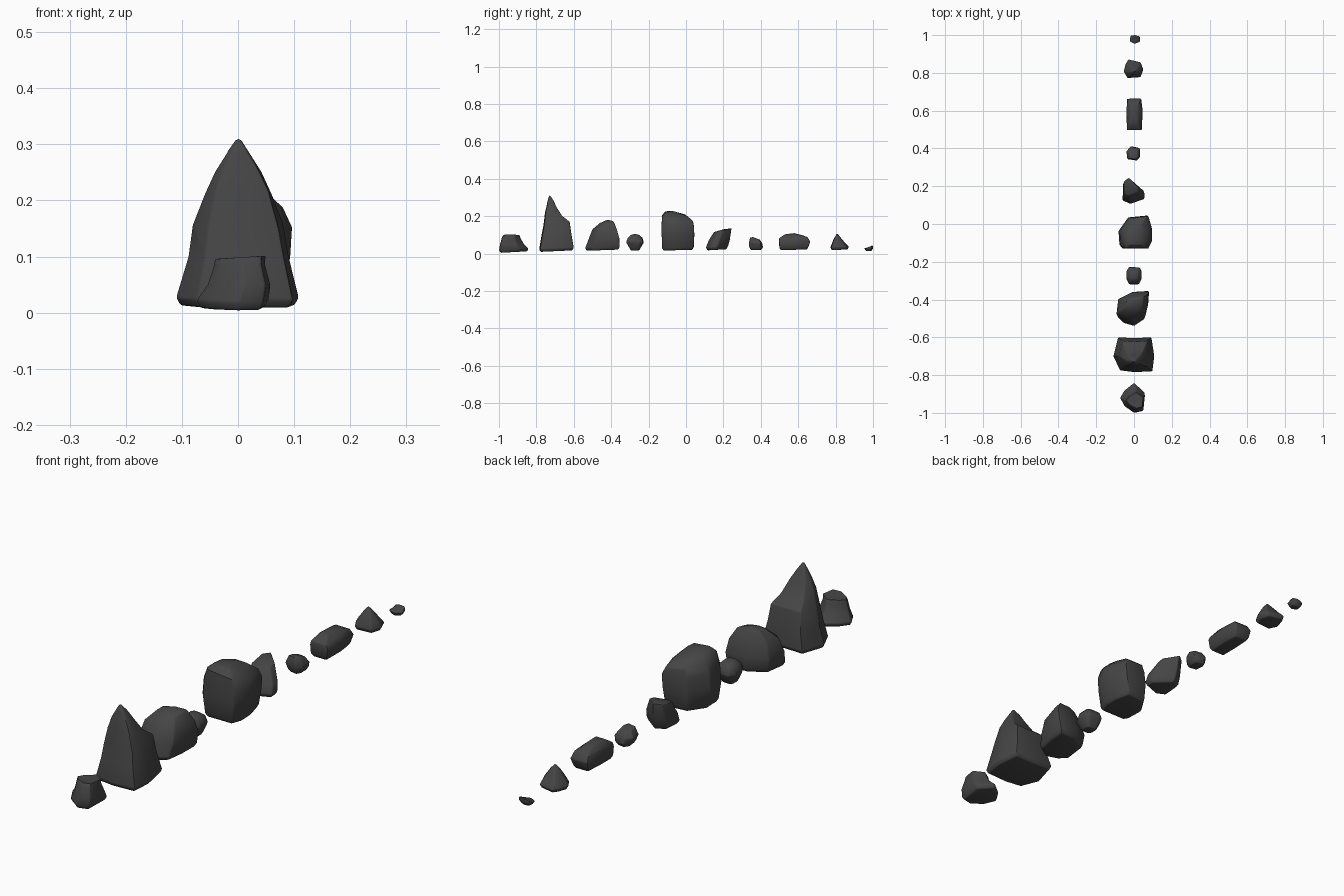
import bpy, bmesh, math
from mathutils import Vector

stone = bpy.data.materials.new("dark stone")
stone.diffuse_color = (0.06, 0.06, 0.06, 1)


def rock(name, outline, levels, crown=(0, 0, 0), bevel=0.004):
    """Loft a plan outline through levels (z, x0, x1, y0, y1, tilt x, tilt y).
    The tilts raise the +x / +y side; crown moves the middle of the top."""
    xs, ys = [p[0] for p in outline], [p[1] for p in outline]
    lx, hx, ly, hy = min(xs), max(xs), min(ys), max(ys)
    # chamfered underside: smaller copy of the lowest level
    z, x0, x1, y0, y1, tx, ty = levels[0]
    c = 0.008
    levels = [levels[0], (z + 0.014, x0, x1, y0, y1, tx, ty)] + list(levels[1:])
    levels[0] = (z, x0 + c, x1 - c, y0 + c, y1 - c, tx, ty)
    bm = bmesh.new()
    rings = []
    for z, x0, x1, y0, y1, tx, ty in levels:
        ring = []
        for px, py in outline:
            u, v = (px - lx) / (hx - lx), (py - ly) / (hy - ly)
            ring.append(bm.verts.new((x0 + u * (x1 - x0), y0 + v * (y1 - y0),
                                      z + tx * (2 * u - 1) + ty * (2 * v - 1))))
        rings.append(ring)
    n = len(outline)
    for a, b in zip(rings, rings[1:]):
        for i in range(n):
            j = (i + 1) % n
            bm.faces.new((a[i], a[j], b[j], b[i]))
    bm.faces.new(rings[0][::-1])
    # top fan
    mid = sum((v.co for v in rings[-1]), Vector()) / n + Vector(crown)
    tip = bm.verts.new(mid)
    for i in range(n):
        bm.faces.new((rings[-1][i], rings[-1][(i + 1) % n], tip))
    bmesh.ops.recalc_face_normals(bm, faces=bm.faces)
    # worn edges
    sharp = [e for e in bm.edges if e.calc_face_angle(0) > math.radians(38)]
    bmesh.ops.bevel(bm, geom=sharp, offset=bevel, segments=2, profile=0.5,
                    affect='EDGES', clamp_overlap=True)
    me = bpy.data.meshes.new(name)
    bm.to_mesh(me)
    bm.free()
    me.materials.append(stone)
    ob = bpy.data.objects.new(name, me)
    bpy.context.collection.objects.link(ob)
    bpy.ops.object.select_all(action='DESELECT')
    ob.select_set(True)
    bpy.context.view_layer.objects.active = ob
    bpy.ops.object.shade_smooth_by_angle(angle=math.radians(35))


# Front rock with a hollow top
rock("hollow_rock",
     [(0, -.84), (-.05, -.88), (-.075, -.92), (-.05, -.965), (0, -1), (.045, -.99), (.05, -.94), (.055, -.89)],
     [(.008, -.075, .055, -1, -.84, 0, .004), (.05, -.055, .058, -.995, -.865, 0, 0),
      (.085, -.044, .048, -.985, -.885, .002, 0), (.1, -.042, .05, -.975, -.89, .003, 0)],
     (0, 0, -.015))

# Tall pointed rock
rock("spire_rock",
     [(.09, -.6), (0, -.603), (-.085, -.6), (-.11, -.7), (-.075, -.775), (0, -.785), (.095, -.78), (.105, -.7)],
     [(.013, -.11, .108, -.785, -.6, 0, .004), (.1, -.088, .09, -.772, -.612, 0, 0),
      (.16, -.08, .08, -.762, -.622, 0, .01), (.21, -.06, .06, -.754, -.663, 0, -.008),
      (.25, -.042, .042, -.746, -.692, 0, -.002), (.285, -.02, .02, -.739, -.709, 0, 0)],
     (0, -.006, .03))

# Broad faceted rock
rock("broad_rock",
     [(.08, -.355), (-.01, -.36), (-.085, -.40), (-.095, -.49), (-.06, -.52), (0, -.535), (.06, -.5), (.075, -.43)],
     [(.018, -.085, .072, -.54, -.355, 0, .003), (.08, -.093, .08, -.52, -.356, 0, 0),
      (.13, -.078, .074, -.5, -.37, 0, 0), (.168, -.045, .05, -.46, -.387, 0, .005)],
     (0, .005, .013))

# Round pebble
rock("round_pebble",
     [(.03, -.23), (-.025, -.225), (-.04, -.25), (-.04, -.29), (-.025, -.318), (.025, -.318), (.04, -.29), (.04, -.25)],
     [(.017, -.03, .03, -.303, -.242, 0, 0), (.06, -.041, .041, -.32, -.225, 0, 0),
      (.085, -.035, .035, -.311, -.233, 0, 0), (.1, -.02, .02, -.294, -.252, 0, 0)],
     (0, 0, .005))

# Large block with a sloping top
rock("block_rock",
     [(.07, .05), (-.03, .04), (-.08, -.03), (-.075, -.1), (-.06, -.12), (.07, -.12), (.09, -.08), (.09, -.02)],
     [(.018, -.07, .08, -.128, .042, 0, .002), (.1, -.082, .093, -.13, .045, 0, 0),
      (.155, -.076, .096, -.13, .043, -.005, -.005), (.19, -.06, .08, -.128, .038, -.008, -.01),
      (.215, -.035, .05, -.11, 0, -.004, -.008)],
     (0, -.01, .012))

# Leaning wedge
rock("leaning_rock",
     [(-.02, .248), (-.06, .22), (-.062, .13), (-.02, .11), (.055, .14), (.055, .18)],
     [(.02, -.06, .055, .106, .225, 0, .003), (.065, -.06, .05, .118, .234, 0, 0),
      (.125, -.055, .02, .15, .245, 0, .01)],
     (0, .01, .006))

# Small upright stone
rock("small_stone",
     [(.03, .405), (-.02, .415), (-.04, .39), (-.035, .345), (.015, .337), (.032, .36)],
     [(.02, -.032, .028, .338, .412, 0, 0), (.055, -.041, .034, .336, .408, 0, 0),
      (.08, -.027, .02, .342, .395, 0, -.006)],
     (0, -.01, .008), .003)

# Long low stone
rock("long_stone",
     [(.037, .665), (-.037, .665), (-.04, .58), (-.037, .503), (.04, .503), (.045, .6)],
     [(.02, -.038, .04, .499, .655, 0, .002), (.065, -.04, .046, .497, .664, 0, -.002),
      (.085, -.036, .038, .498, .65, 0, .003), (.1, -.022, .022, .53, .625, 0, -.003)],
     (0, 0, .009))

# Small peaked stone
rock("peaked_stone",
     [(.035, .86), (-.03, .875), (-.045, .85), (-.055, .81), (-.035, .775), (.035, .78), (.05, .82)],
     [(.02, -.055, .05, .772, .872, 0, .002), (.055, -.042, .042, .78, .853, 0, 0),
      (.085, -.02, .022, .793, .828, 0, 0)],
     (0, -.002, .024), .003)

# Tiny chip at the back
rock("tiny_chip",
     [(.03, .99), (.005, 1), (-.018, .995), (-.02, .965), (.005, .953), (.03, .965)],
     [(.014, -.022, .032, .953, 1, 0, 0), (.036, -.017, .028, .972, 1, .003, .006)],
     (0, .003, .004), .002)
